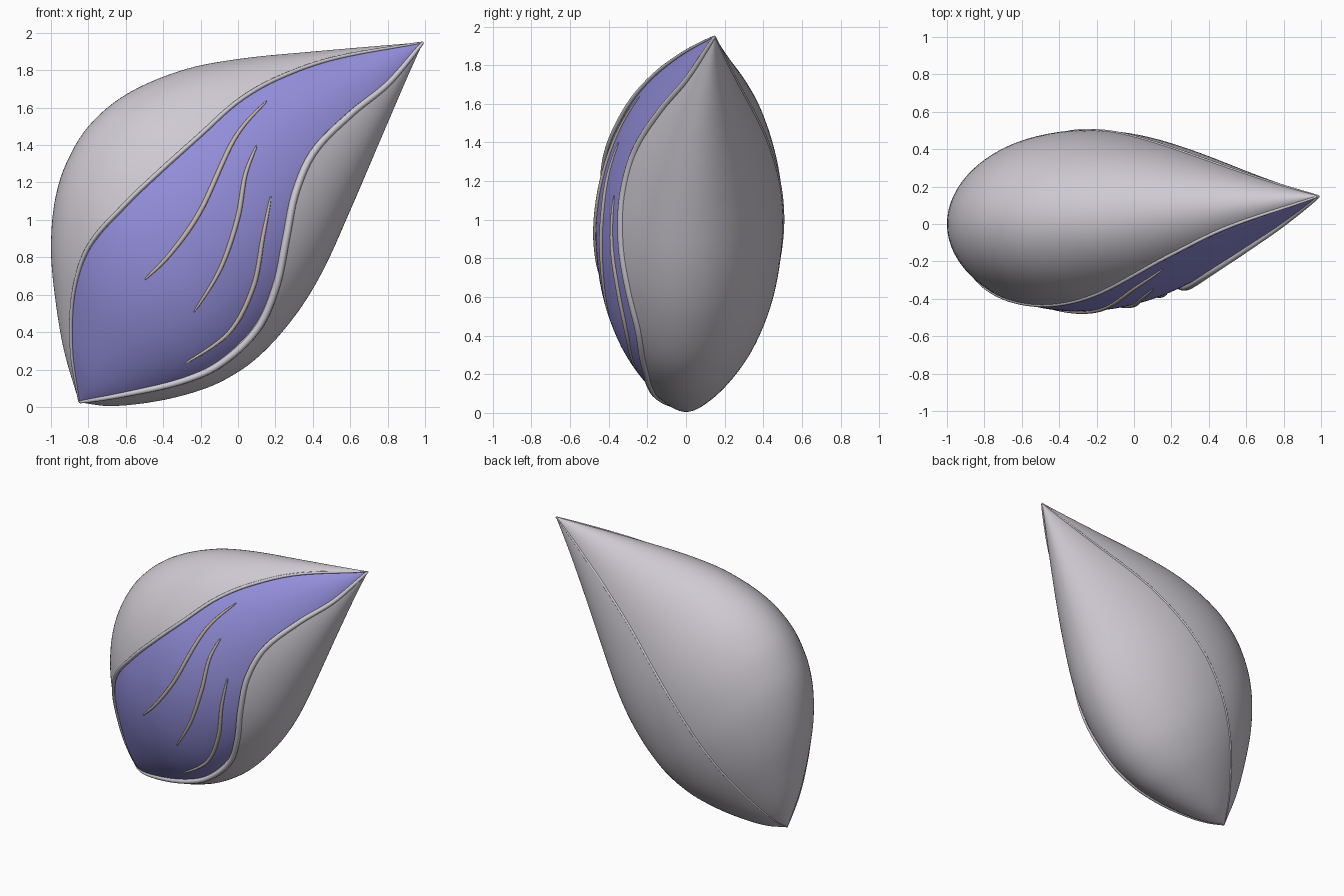
import bpy, math
from mathutils import Vector

cube = bpy.data.objects.get("Cube")
if cube:
    bpy.data.objects.remove(cube, do_unlink=True)


def material(name, rgb):
    m = bpy.data.materials.new(name)
    m.use_nodes = True
    m.diffuse_color = (*rgb, 1)
    bsdf = m.node_tree.nodes["Principled BSDF"]
    bsdf.inputs["Base Color"].default_value = (*rgb, 1)
    bsdf.inputs["Roughness"].default_value = 0.6
    return m


GREY = material("shell grey", (0.62, 0.59, 0.64))
PURPLE = material("petal purple", (0.30, 0.28, 0.73))
TAN = material("vein tan", (0.56, 0.48, 0.40))

# Slanted axis of the pod in the x-z plane, from base to tip
BASE, TIP = Vector((-0.85, 0.025)), Vector((0.99, 1.95))
LENGTH = (TIP - BASE).length
ALONG = (TIP - BASE) / LENGTH
ACROSS = Vector((-ALONG.y, ALONG.x))


def to_axis(point):
    rel = Vector(point) - BASE
    return rel.dot(ALONG), rel.dot(ACROSS)


def profile(points):
    """Smooth function: distance along the axis -> distance across it."""
    k = [(0, 0)] + [to_axis(p) for p in points] + [(LENGTH, 0)]
    n = len(k)

    def slope(i):
        a, b = k[max(i - 1, 0)], k[min(i + 1, n - 1)]
        return (b[1] - a[1]) / (b[0] - a[0])

    def value(s):
        i = 0
        while i < n - 2 and s > k[i + 1][0]:
            i += 1
        h = k[i + 1][0] - k[i][0]
        t = (s - k[i][0]) / h
        return ((2*t**3 - 3*t*t + 1) * k[i][1] + (t**3 - 2*t*t + t) * h * slope(i)
                + (3*t*t - 2*t**3) * k[i + 1][1] + (t**3 - t*t) * h * slope(i + 1))
    return value


# Outline and the two lips of the front opening
upper = profile([(-0.93, 0.3), (-0.98, 0.6), (-1.0, 0.85), (-0.98, 1.1), (-0.92, 1.3), (-0.8, 1.5),
                 (-0.6, 1.67), (-0.3, 1.8), (0, 1.86), (0.4, 1.9)])
lower = profile([(-0.7, 0.005), (-0.5, 0.02), (-0.3, 0.06), (-0.1, 0.13), (0.1, 0.26), (0.3, 0.48),
                 (0.45, 0.72), (0.6, 1.05), (0.75, 1.4), (0.9, 1.75)])
upper_lip = profile([(-0.89, 0.3), (-0.88, 0.6), (-0.8, 0.85), (-0.6, 1.08), (-0.4, 1.27),
                     (-0.2, 1.45), (0, 1.63), (0.2, 1.75), (0.5, 1.86)])
lower_lip = profile([(-0.6, 0.07), (-0.3, 0.14), (-0.1, 0.23), (0.1, 0.42), (0.2, 0.65),
                     (0.25, 0.9), (0.3, 1.15), (0.4, 1.37), (0.6, 1.57), (0.8, 1.73)])


def section(s):
    a, b = upper(s), lower(s)
    return (a + b) / 2, max((a - b) / 2, 1e-4)


def surface(s, angle, scale=1.0):
    """Point on the elliptical cross-section; angle 0 is up, a quarter turn is front."""
    mid, half = section(s)
    p = BASE + ALONG * s + ACROSS * (mid + half * scale * math.cos(angle))
    y = 0.15 * (s / LENGTH) ** 3 - 0.655 * half * scale * math.sin(angle)
    return Vector((p.x, y, p.y))


def angle_at(s, across):
    mid, half = section(s)
    return math.acos(max(-1, min(1, (across - mid) / half)))


def upper_angle(s):
    return angle_at(s, upper_lip(s))


def lower_angle(s):
    return angle_at(s, lower_lip(s))


def seam_angle(s):
    return 1.5 * math.pi


STATIONS = [LENGTH * (1 - math.cos(math.pi * (0.01 + 0.98 * i / 90))) / 2 for i in range(91)]


def patch(name, start, end, columns, mat, scale=1.0, wall=None):
    """Loft between two angle functions, with an optional inward wall along an edge."""
    verts, faces = [], []
    for s in STATIONS:
        a, b = start(s), end(s)
        row = [(a + (b - a) * j / columns, scale) for j in range(columns + 1)]
        if wall == "start":
            row.insert(0, (a, 0.94))
        elif wall == "end":
            row.append((b, 0.94))
        verts += [surface(s, *cell) for cell in row]
    w = len(row)
    for i in range(len(STATIONS) - 1):
        for j in range(w - 1):
            k = i * w + j
            faces.append((k, k + 1, k + w + 1, k + w))
    mesh = bpy.data.meshes.new(name)
    mesh.from_pydata(verts, [], faces)
    mesh.materials.append(mat)
    obj = bpy.data.objects.new(name, mesh)
    bpy.context.collection.objects.link(obj)
    finish(obj)


def finish(obj):
    bpy.ops.object.select_all(action="DESELECT")
    obj.select_set(True)
    bpy.context.view_layer.objects.active = obj
    if obj.type == "CURVE":
        bpy.ops.object.convert(target="MESH")
    bpy.ops.object.shade_smooth_by_angle(angle=math.radians(40))


def strand(name, points, radius, mat):
    """Round strand that thins toward both ends."""
    curve = bpy.data.curves.new(name, "CURVE")
    curve.dimensions = "3D"
    curve.bevel_depth = radius
    curve.bevel_resolution = 3
    curve.use_fill_caps = True
    curve.materials.append(mat)
    spline = curve.splines.new("POLY")
    spline.points.add(len(points) - 1)
    for i, (sp, co) in enumerate(zip(spline.points, points)):
        sp.co = (*co, 1)
        sp.radius = 0.2 + 0.8 * math.sin(math.pi * i / (len(points) - 1)) ** 0.6
    obj = bpy.data.objects.new(name, curve)
    bpy.context.collection.objects.link(obj)
    finish(obj)


# Shell halves and the recessed petal between their lips
patch("upper_shell", lambda s: seam_angle(s) - 2 * math.pi, upper_angle, 40, GREY, wall="end")
patch("lower_shell", lower_angle, seam_angle, 40, GREY, wall="start")
patch("front_petal", upper_angle, lower_angle, 32, PURPLE, scale=0.97)

# Rolled lips and the back seam
strand("upper_lip", [surface(s, upper_angle(s) - 0.01, 0.995) for s in STATIONS], 0.012, GREY)
strand("lower_lip", [surface(s, lower_angle(s) + 0.02, 0.995) for s in STATIONS], 0.02, GREY)
strand("back_seam", [surface(s, seam_angle(s), 0.995) for s in STATIONS], 0.009, GREY)


# Raised veins lying on the petal
def vein(name, points):
    k = [to_axis(p) for p in points]
    path = []
    for i in range(len(k) - 1):
        a, b, c, d = (Vector(k[max(0, min(len(k) - 1, i + o))]) for o in (-1, 0, 1, 2))
        for j in range(8):
            t = j / 8
            v = (2*b + (c - a)*t + (2*a - 5*b + 4*c - d)*t*t + (3*b - a - 3*c + d)*t**3) / 2
            path.append(v)
    path.append(Vector(k[-1]))
    strand(name, [surface(v.x, angle_at(v.x, v.y), 0.972) for v in path], 0.013, TAN)


vein("upper_vein", [(-0.5, 0.68), (-0.36, 0.82), (-0.2, 1.05), (-0.02, 1.44), (0.15, 1.64)])
vein("middle_vein", [(-0.23, 0.5), (-0.09, 0.73), (0, 1.0), (0.04, 1.24), (0.1, 1.4)])
vein("lower_vein", [(-0.28, 0.22), (-0.04, 0.385), (0.09, 0.63), (0.14, 0.9), (0.18, 1.12)])
